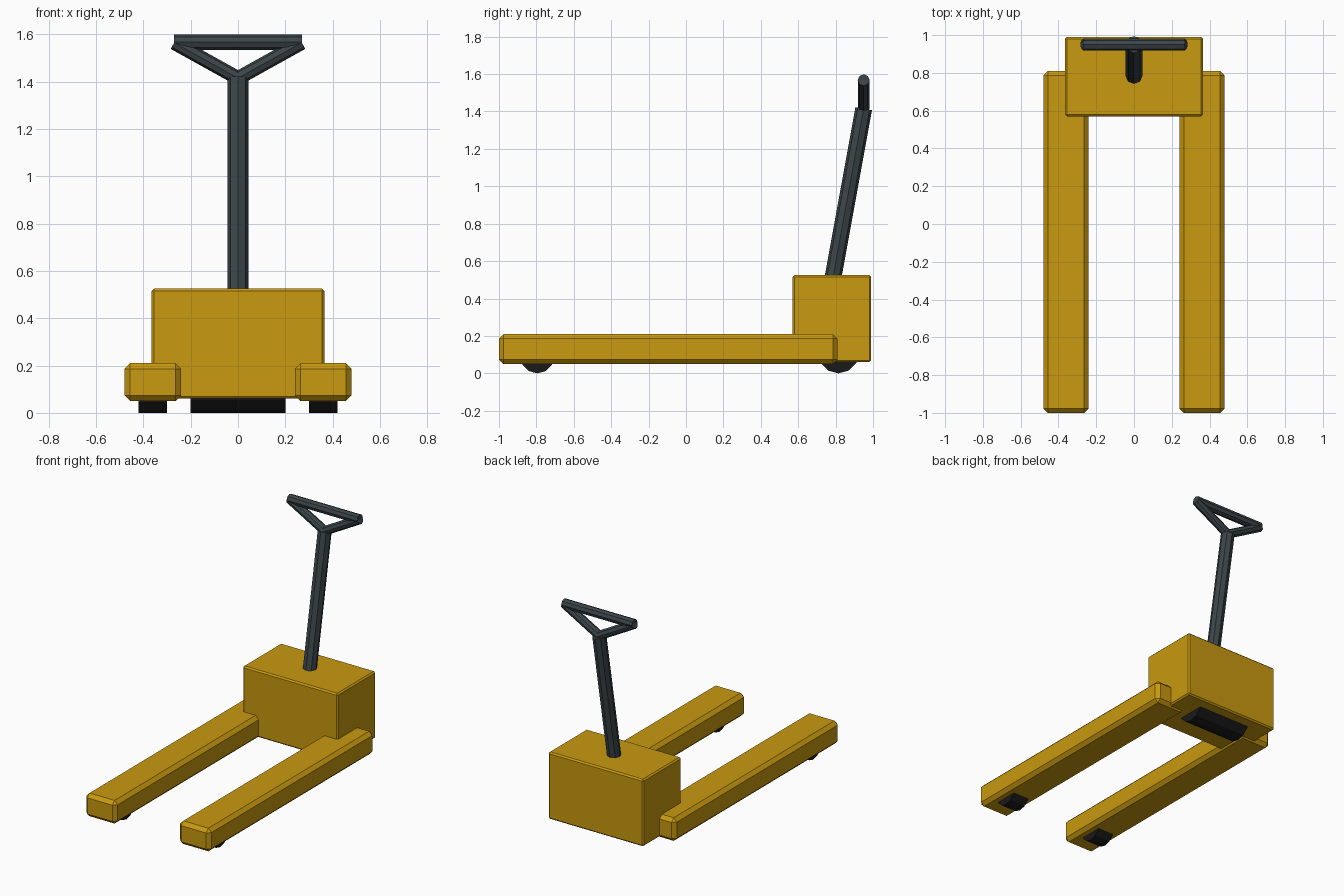
import bpy
import math
from mathutils import Vector

if "Cube" in bpy.data.objects:
    bpy.data.objects.remove(bpy.data.objects["Cube"])


def material(name, rgb):
    m = bpy.data.materials.new(name)
    m.diffuse_color = (*rgb, 1)
    m.use_nodes = True
    m.node_tree.nodes["Principled BSDF"].inputs["Base Color"].default_value = m.diffuse_color
    return m


YELLOW = material("yellow paint", (0.58, 0.32, 0.005))
STEEL = material("dark grey steel", (0.045, 0.06, 0.068))
RUBBER = material("black rubber", (0.01, 0.01, 0.011))


def box(name, lo, hi, bevel, mat):
    """Chamfered box between two corners."""
    lo, hi = Vector(lo), Vector(hi)
    bpy.ops.mesh.primitive_cube_add(size=1, location=(lo + hi) / 2)
    ob = bpy.context.object
    ob.name = name
    ob.scale = hi - lo
    bpy.ops.object.transform_apply(location=False, rotation=False, scale=True)
    mod = ob.modifiers.new("chamfer", "BEVEL")
    mod.width, mod.segments = bevel, 1
    ob.data.materials.append(mat)
    return ob


def rod(name, a, b, radius, sides, mat):
    """Flat-sided cylinder from point a to point b."""
    a, b = Vector(a), Vector(b)
    bpy.ops.mesh.primitive_cylinder_add(vertices=sides, radius=radius,
                                        depth=(b - a).length, location=(a + b) / 2)
    ob = bpy.context.object
    ob.name = name
    ob.rotation_euler = (b - a).to_track_quat("Z", "Y").to_euler()
    ob.data.materials.append(mat)
    return ob


# Motor housing and rear drive roller
box("housing", (-0.365, 0.57, 0.06), (0.365, 0.99, 0.525), 0.01, YELLOW)
rod("drive_roller", (-0.2, 0.815, 0.11), (0.2, 0.815, 0.11), 0.11, 12, RUBBER)

# Steering handle: leaning shaft and cross grip
JOINT = (0, 0.95, 1.415)
rod("handle_shaft", (0, 0.78, 0.48), JOINT, 0.045, 8, STEEL)
rod("handle_grip", (-0.27, 0.95, 1.567), (0.27, 0.95, 1.567), 0.032, 8, STEEL)

# Mirrored parts: forks, fork rollers and handle arms
for side, s in (("left", -1), ("right", 1)):
    box(side + "_fork", (s * 0.36 - 0.12, -1, 0.05),
        (s * 0.36 + 0.12, 0.81, 0.21), 0.024, YELLOW)
    rod(side + "_fork_roller", (s * 0.36 - 0.06, -0.795, 0.09),
        (s * 0.36 + 0.06, -0.795, 0.09), 0.09, 12, RUBBER)
    rod(side + "_handle_arm", JOINT, (s * 0.27, 0.95, 1.565), 0.03, 8, STEEL)
